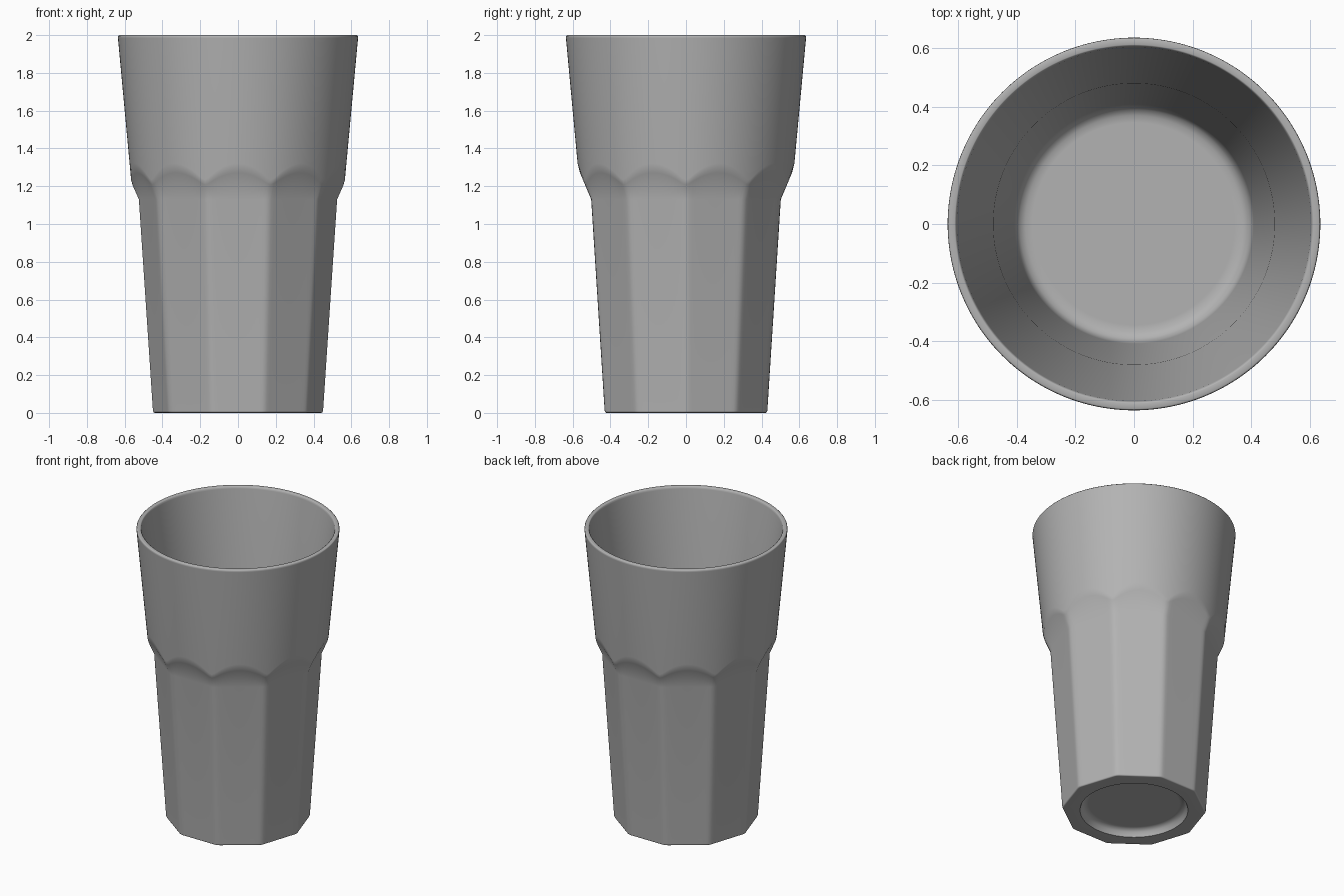
import bpy, bmesh, math

if "Cube" in bpy.data.objects:
    bpy.data.objects.remove(bpy.data.objects["Cube"])

SEG = 200      # points around the glass
SIDES = 10     # flat panels on the lower body


def corner_factor(t):
    # softened decagon: 1 in the middle of a panel, largest at its corners
    step = 2 * math.pi / SIDES
    a = (t % step) - step / 2
    total = sum(max(math.cos(a + k * step), 0) ** 120 for k in (-1, 0, 1))
    return total ** (-1 / 120)


def cone_radius(z):
    return 0.572 + (z - 1.3) * 0.0929


def shoulder_height(t):
    # height above z = 1.13 where the flared panel meets the round cone
    f = corner_factor(t)
    return (cone_radius(1.13) - 0.502 * f) / (0.42 * f - 0.0929)


bm = bmesh.new()
rings = []


def add_ring(radius, height):
    ring = []
    for i in range(SEG):
        t = 2 * math.pi * i / SEG
        r = radius(t) if callable(radius) else radius
        z = height(t) if callable(height) else height
        ring.append(bm.verts.new((r * math.cos(t), r * math.sin(t), z)))
    rings.append(ring)


# underside recess
for r, z in [(0.285, 0.05), (0.31, 0.045), (0.325, 0.03), (0.333, 0.012), (0.338, 0.0)]:
    add_ring(r, z)

# foot edge and panelled lower wall
for inset, z in [(0.009, 0.0), (0.003, 0.003), (0.0, 0.01), (0.0, 1.13)]:
    add_ring(lambda t: (0.43 + 0.0637 * z) * corner_factor(t) - inset, z)

# scalloped shoulder, blending into the round upper cone
add_ring(lambda t: (0.502 + 0.42 * 0.85 * shoulder_height(t)) * corner_factor(t),
         lambda t: 1.13 + 0.85 * shoulder_height(t))
add_ring(lambda t: cone_radius(1.13 + 1.15 * shoulder_height(t)),
         lambda t: 1.13 + 1.15 * shoulder_height(t))
add_ring(cone_radius(1.985), 1.985)

# rounded rim, inner wall and rounded inner floor
for r, z in [(0.635, 1.995), (0.630, 2.0), (0.612, 2.0), (0.607, 1.996), (0.604, 1.985),
             (0.48, 1.10), (0.408, 0.18), (0.402, 0.15), (0.39, 0.13), (0.37, 0.12), (0.345, 0.117)]:
    add_ring(r, z)

for a, b in zip(rings, rings[1:]):
    for i in range(SEG):
        j = (i + 1) % SEG
        bm.faces.new((a[i], a[j], b[j], b[i]))
bm.faces.new(list(reversed(rings[0])))
bm.faces.new(rings[-1])
bmesh.ops.recalc_face_normals(bm, faces=bm.faces)

mesh = bpy.data.meshes.new("drinking_glass")
bm.to_mesh(mesh)
bm.free()
glass = bpy.data.objects.new("drinking_glass", mesh)
bpy.context.collection.objects.link(glass)
bpy.context.view_layer.objects.active = glass
glass.select_set(True)
bpy.ops.object.shade_smooth_by_angle(angle=math.radians(50))

# big faces keep their shading, small bevels blend between them
weighted = glass.modifiers.new("weighted_normals", 'WEIGHTED_NORMAL')
weighted.mode = 'FACE_AREA'
weighted.keep_sharp = True

# darker grey
mat = bpy.data.materials.new("dark_grey")
mat.diffuse_color = (0.45, 0.45, 0.45, 1)
mat.use_nodes = True
mat.node_tree.nodes["Principled BSDF"].inputs["Base Color"].default_value = mat.diffuse_color
mesh.materials.append(mat)
